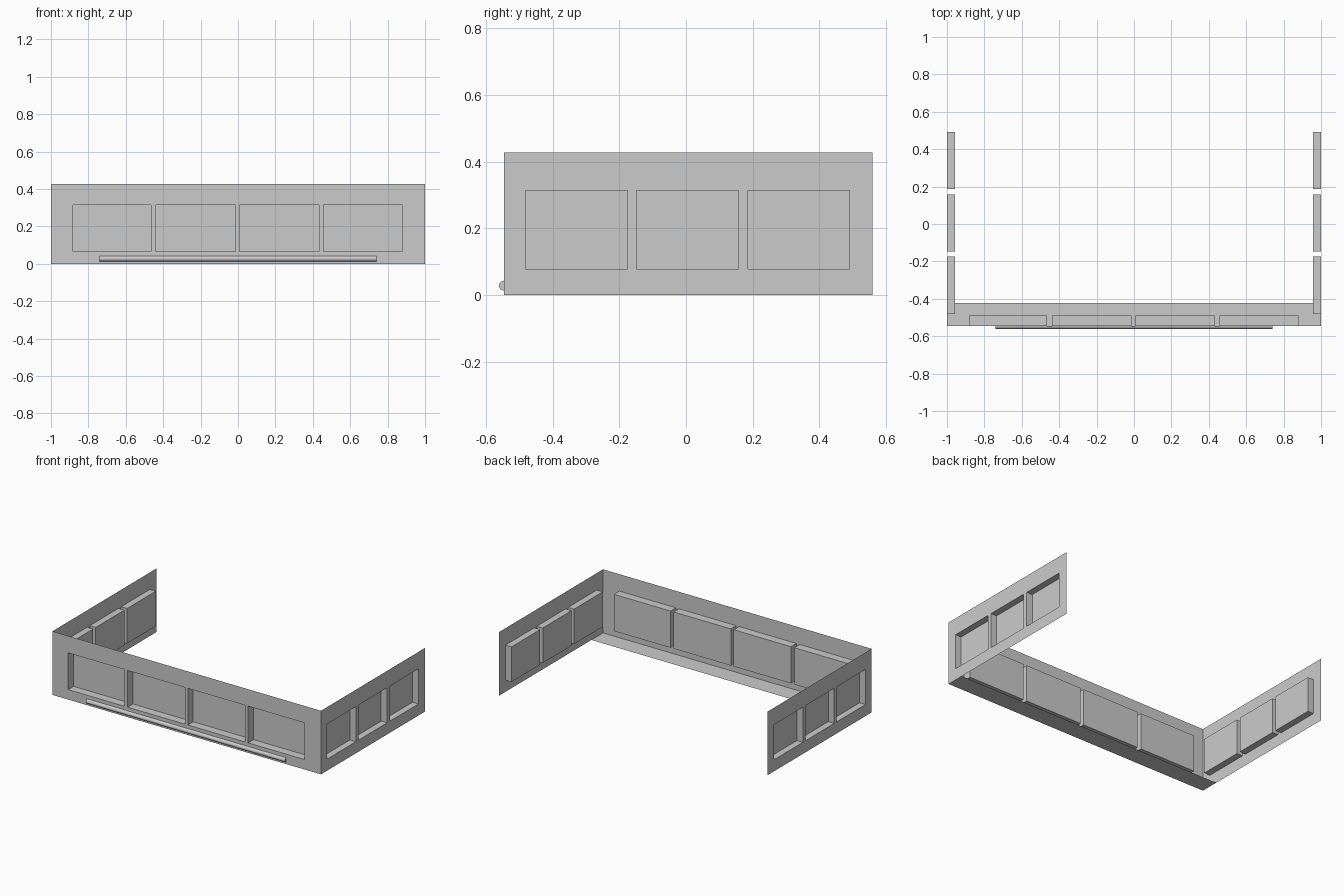
import bpy, bmesh, math
from mathutils import Vector

if "Cube" in bpy.data.objects:
    bpy.data.objects.remove(bpy.data.objects["Cube"])

FRONT, BACK, TOP = -0.546, 0.559, 0.428


def make_object(name, bm):
    mesh = bpy.data.meshes.new(name)
    bm.to_mesh(mesh)
    bm.free()
    obj = bpy.data.objects.new(name, mesh)
    bpy.context.collection.objects.link(obj)
    return obj


def recessed_sheet(name, u_ends, windows, v_range, depth, place):
    """Single sheet with a row of pockets; place(u, v, d) gives the 3D point."""
    bm = bmesh.new()
    us = [u_ends[0]] + [u for w in windows for u in w] + [u_ends[1]]
    vs = [0, v_range[0], v_range[1], TOP]
    grid = [[bm.verts.new(place(u, v, 0)) for v in vs] for u in us]
    for i in range(len(us) - 1):
        for j in range(3):
            ring = [grid[i][j], grid[i + 1][j], grid[i + 1][j + 1], grid[i][j + 1]]
            if j != 1 or i % 2 == 0:
                bm.faces.new(ring)
                continue
            # Pocket: four walls and a floor
            corners = [(us[i], vs[1]), (us[i + 1], vs[1]),
                       (us[i + 1], vs[2]), (us[i], vs[2])]
            inner = [bm.verts.new(place(u, v, depth)) for u, v in corners]
            for k in range(4):
                n = (k + 1) % 4
                bm.faces.new([ring[k], ring[n], inner[n], inner[k]])
            bm.faces.new(inner)
    # Merge coplanar cells into a clean sheet
    bmesh.ops.dissolve_limit(bm, angle_limit=0.01, verts=bm.verts, edges=bm.edges)
    return make_object(name, bm)


# Front panel with four pockets
recessed_sheet("front_panel", (-1, 1),
               [(-0.882, -0.465), (-0.439, -0.013), (0.009, 0.434), (0.458, 0.879)],
               (0.067, 0.314), 0.057,
               lambda u, v, d: Vector((u, FRONT + d, v)))

# Side panels with three pockets each, mirrored across x
side = recessed_sheet("side_panels", (FRONT, BACK),
                      [(-0.481, -0.175), (-0.148, 0.158), (0.186, 0.491)],
                      (0.078, 0.314), 0.044,
                      lambda u, v, d: Vector((1 - d, u, v)))
mirror = side.modifiers.new("Mirror", 'MIRROR')
mirror.use_mirror_merge = False

# Floor strip behind the front panel
bm = bmesh.new()
bm.faces.new([bm.verts.new(p) for p in
              [(-1, FRONT, 0), (-1, -0.422, 0), (1, -0.422, 0), (1, FRONT, 0)]])
make_object("floor_strip", bm)

# Half-round trim bar along the lower front
bm = bmesh.new()
steps, radius = 8, 0.015
profile = [(FRONT - radius * math.sin(math.pi * i / steps),
            0.028 - radius * math.cos(math.pi * i / steps)) for i in range(steps + 1)]
end = bm.faces.new([bm.verts.new((-0.741, y, z)) for y, z in profile])
far = bmesh.ops.extrude_face_region(bm, geom=[end], use_keep_orig=True)["geom"]
bmesh.ops.translate(bm, vec=(1.482, 0, 0),
                    verts=[g for g in far if isinstance(g, bmesh.types.BMVert)])
bmesh.ops.recalc_face_normals(bm, faces=bm.faces)
# Open the side that lies against the panel
bmesh.ops.delete(bm, geom=[f for f in bm.faces if f.normal.y > 0.99], context='FACES')
bar = make_object("trim_bar", bm)
bpy.context.view_layer.objects.active = bar
bar.select_set(True)
bpy.ops.object.shade_smooth_by_angle(angle=math.radians(35))
